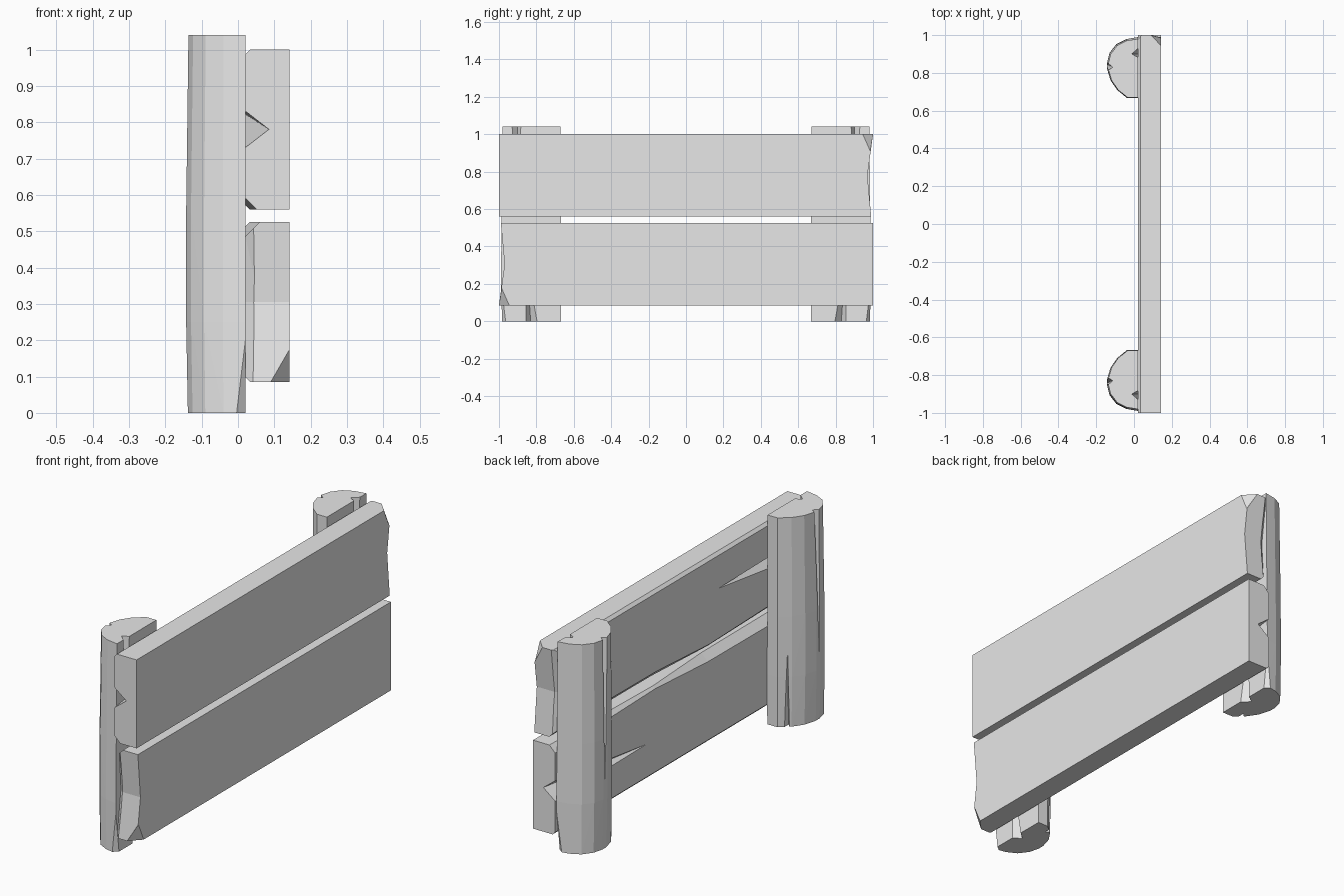
import bpy, bmesh

cube = bpy.data.objects.get("Cube")
if cube:
    bpy.data.objects.remove(cube, do_unlink=True)

grey = bpy.data.materials.new("plain_grey")
grey.use_nodes = True
grey.diffuse_color = (0.8, 0.8, 0.8, 1)
grey.node_tree.nodes["Principled BSDF"].inputs["Base Color"].default_value = (0.8, 0.8, 0.8, 1)


def finish(bm, name):
    bmesh.ops.recalc_face_normals(bm, faces=bm.faces)
    mesh = bpy.data.meshes.new(name)
    bm.to_mesh(mesh)
    bm.free()
    mesh.materials.append(grey)
    obj = bpy.data.objects.new(name, mesh)
    bpy.context.collection.objects.link(obj)
    return obj


def hull(name, points):
    bm = bmesh.new()
    for p in points:
        bm.verts.new(p)
    res = bmesh.ops.convex_hull(bm, input=bm.verts)
    junk = {v for v in res["geom_interior"] + res["geom_unused"] if isinstance(v, bmesh.types.BMVert)}
    bmesh.ops.delete(bm, geom=list(junk), context='VERTS')
    return finish(bm, name)


def carve(obj, points):
    """Cut a convex chip or crack out of a part."""
    cutter = hull("cutter", points)
    cutter.hide_render = True
    mod = obj.modifiers.new("carve", 'BOOLEAN')
    mod.operation, mod.solver, mod.object = 'DIFFERENCE', 'EXACT', cutter
    bpy.context.view_layer.objects.active = obj
    bpy.ops.object.modifier_apply(modifier=mod.name)
    bpy.data.objects.remove(cutter, do_unlink=True)


def plank(name, mid, k):
    """Board with one ragged end; k = -1 turns it half round about x."""
    def at(x, y, z):
        return (x, k * y, mid + k * z)

    # board outline with a ragged end, given thickness
    outline = [(-1, -.22), (.99, -.22), (.97, 0), (1, .22), (-1, .22)]
    bm = bmesh.new()
    face = bm.faces.new([bm.verts.new(at(.02, y, z)) for y, z in outline])
    ext = bmesh.ops.extrude_face_region(bm, geom=[face])
    bmesh.ops.translate(bm, vec=(.122, 0, 0),
                        verts=[v for v in ext["geom"] if isinstance(v, bmesh.types.BMVert)])
    obj = finish(bm, name)

    # worn inner long edges: thin on one side, split and deeper on the other
    def edge(side, stations):
        pts = []
        for y, w in stations:
            pts += [at(.02 + w, y, side * .22), at(.02, y, side * (.22 - w)),
                    at(.01, y, side * .23), at(.02 + w, y, side * .23),
                    at(.01, y, side * (.22 - w))]
        carve(obj, pts)
    edge(1, [(-1.01, .014), (1.01, .014)])
    edge(-1, [(-1.01, .032), (.1, .004)])
    edge(-1, [(-.35, .004), (.2, .036), (1.01, .04)])
    # chipped outer corner at the ragged end
    carve(obj, [at(.142, .945, .22), at(.142, .985, .13), at(.09, 1, .22),
                at(.16, .96, .26), at(.16, 1.05, .1), at(.09, 1.05, .24)])
    # inner end edge worn off
    carve(obj, [at(.01, .955, -.23), at(.01, .94, 0), at(.01, .97, .23),
                at(.06, 1.01, -.23), at(.06, .985, 0), at(.05, 1.01, .23),
                at(.01, 1.03, -.23), at(.01, 1.03, .23)])
    # long crack from the flat end
    carve(obj, [at(.015, -1.01, .055), at(.015, -1.01, -.055),
                at(.086, -1.01, 0), at(.015, -.23, .045)])


def post(name, s):
    """Half-round post; s = -1 is the front one, 1 the back one."""
    outline = [(.02, .67), (-.035, .67), (-.085, .71), (-.12, .76), (-.138, .82),
               (-.138, .85), (-.125, .9), (-.09, .945), (-.04, .97), (.02, .98)]
    rings = [(0, 1.0, .008), (.25, 1.03, .01), (.55, 1.03, .006), (1.04, .99, 0)]
    obj = hull(name, [(.02 + (x - .02) * w, s * (y + shift * (y - .75) * 4), z)
                      for z, w, shift in rings for x, y in outline])
    # crack down the round side
    carve(obj, [(-.15, s * .805, 1.05), (-.15, s * .86, 1.05),
                (-.112, s * .83, 1.05), (-.146, s * .845, .25)])
    # crack up from the foot, facing the middle
    carve(obj, [(-.10, s * .68, -.01), (-.06, s * .66, -.01),
                (-.06, s * .72, -.01), (-.075, s * .69, .48)])
    # cracks on the flat side, at top and foot
    carve(obj, [(.025, s * .88, 1.05), (.025, s * .935, 1.05),
                (-.012, s * .9, 1.05), (.021, s * .9, .6)])
    carve(obj, [(.025, s * .79, -.01), (.025, s * .86, -.01),
                (-.02, s * .83, -.01), (.021, s * .85, .3)])
    # split outer corner at the foot
    carve(obj, [(-.02, s * .995, -.01), (.03, s * .955, -.01),
                (.03, s * 1.02, -.01), (.022, s * .99, .22)])


plank("upper_plank", .78, 1)
plank("lower_plank", .305, -1)
post("front_post", -1)
post("back_post", 1)
